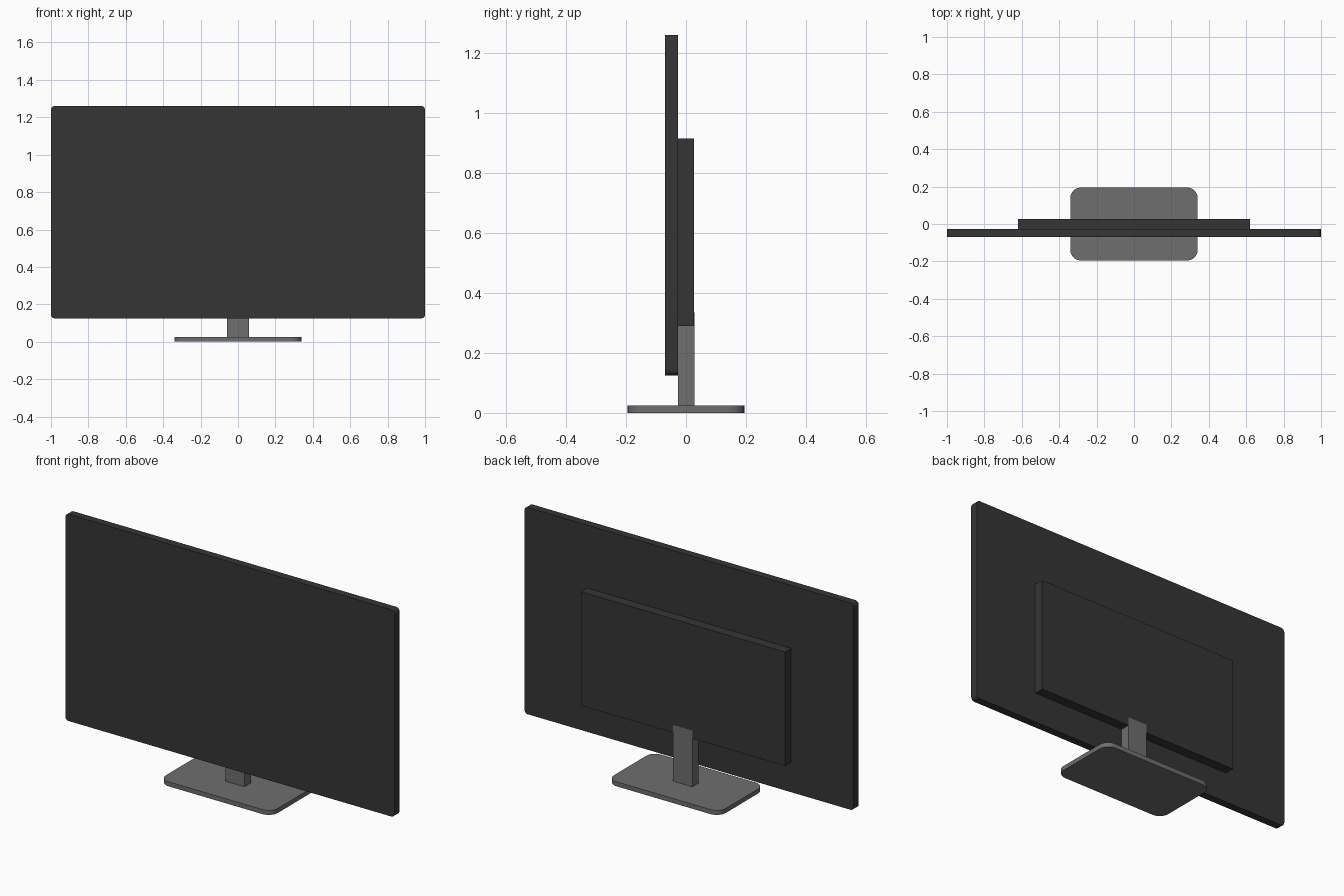
import bpy
import bmesh

cube = bpy.data.objects.get("Cube")
if cube:
    bpy.data.objects.remove(cube, do_unlink=True)


def material(name, colour):
    mat = bpy.data.materials.new(name)
    mat.use_nodes = True
    mat.diffuse_color = colour
    mat.node_tree.nodes["Principled BSDF"].inputs["Base Color"].default_value = colour
    return mat


def box(name, low, high, mat, axis=None, radius=0.0, segments=6):
    """Box between two corners; edges running along the given axis are rounded."""
    bm = bmesh.new()
    bmesh.ops.create_cube(bm, size=1)
    for v in bm.verts:
        v.co = [lo + (c + 0.5) * (hi - lo) for c, lo, hi in zip(v.co, low, high)]
    if axis is not None:
        edges = [e for e in bm.edges
                 if abs((e.verts[0].co - e.verts[1].co).normalized()[axis]) > 0.9]
        bmesh.ops.bevel(bm, geom=edges, offset=radius, segments=segments,
                        profile=0.5, affect='EDGES')
    mesh = bpy.data.meshes.new(name)
    bm.to_mesh(mesh)
    bm.free()
    mesh.materials.append(mat)
    obj = bpy.data.objects.new(name, mesh)
    bpy.context.collection.objects.link(obj)
    if axis is not None:
        bpy.ops.object.select_all(action='DESELECT')
        obj.select_set(True)
        bpy.context.view_layer.objects.active = obj
        bpy.ops.object.shade_smooth_by_angle()
    return obj


black = material("black plastic", (0.036, 0.036, 0.036, 1))
grey = material("grey metal", (0.156, 0.156, 0.16, 1))

# Display panel and the housing behind it
box("display_panel", (-1, -0.07, 0.125), (1, -0.027, 1.26), black, axis=1, radius=0.02)
box("rear_housing", (-0.62, -0.027, 0.29), (0.62, 0.027, 0.915), black)

# Stand: neck sits just proud of the housing back
box("stand_neck", (-0.058, -0.027, 0.025), (0.058, 0.028, 0.335), grey)
box("stand_base", (-0.34, -0.195, 0), (0.34, 0.195, 0.025), grey, axis=2, radius=0.055)
